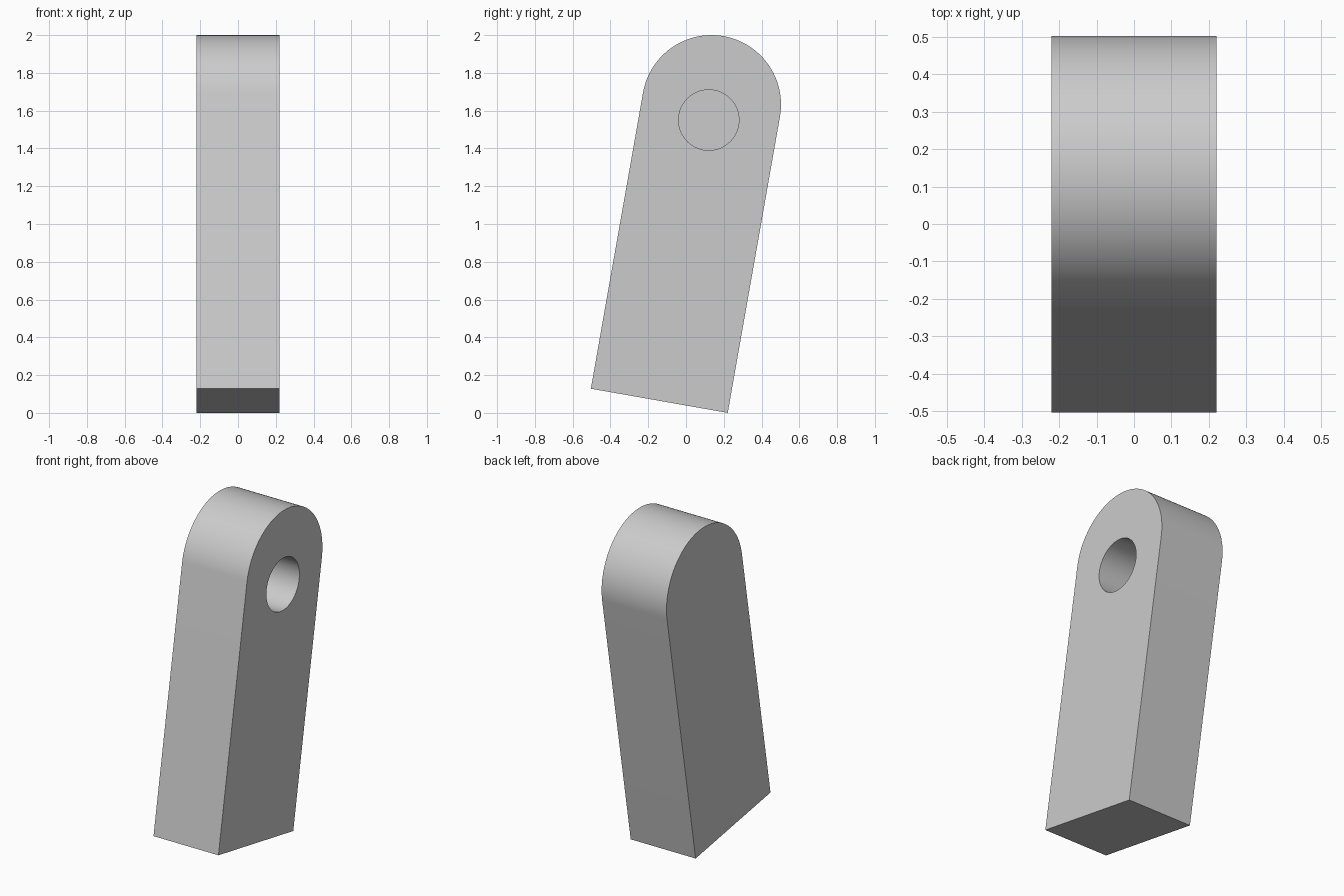
import bpy, bmesh, math
from mathutils import Matrix, Vector

default = bpy.data.objects.get("Cube")
if default:
    bpy.data.objects.remove(default, do_unlink=True)

RADIUS = 0.368          # half width and rounded end
LENGTH = 1.592          # rounded end centre to flat base
HALF_THICK = 0.22
HOLE_RADIUS = 0.16
HOLE_DEPTH = 0.36
HOLE_DROP = 0.083       # hole centre below the rounded end centre
SEGMENTS = 64

grey = bpy.data.materials.new("plain grey")
grey.use_nodes = True
colour = (0.6, 0.6, 0.6, 1)
grey.diffuse_color = colour
grey.node_tree.nodes["Principled BSDF"].inputs["Base Color"].default_value = colour

# The lean of the whole arm, about the centre of its rounded end
lean = Matrix.Translation((0, 0.135, 1.632)) @ Matrix.Rotation(math.radians(-10), 4, "X")


def prism(name, outline, x0, x1):
    """Extrude a (y, z) outline along x and lean it."""
    bm = bmesh.new()
    face = bm.faces.new([bm.verts.new((x0, y, z)) for y, z in outline])
    side = bmesh.ops.extrude_face_region(bm, geom=[face])["geom"]
    verts = [v for v in side if isinstance(v, bmesh.types.BMVert)]
    bmesh.ops.translate(bm, vec=Vector((x1 - x0, 0, 0)), verts=verts)
    bmesh.ops.transform(bm, matrix=lean, verts=bm.verts)
    bmesh.ops.recalc_face_normals(bm, faces=bm.faces)
    mesh = bpy.data.meshes.new(name)
    bm.to_mesh(mesh)
    bm.free()
    mesh.materials.append(grey)
    obj = bpy.data.objects.new(name, mesh)
    bpy.context.collection.objects.link(obj)
    return obj


def arc(radius, turn, count, drop=0):
    return [(radius * math.cos(turn * i / count),
             radius * math.sin(turn * i / count) - drop) for i in range(count + 1)]


# Arm: round top, straight sides, flat base
outline = arc(RADIUS, math.pi, SEGMENTS) + [(-RADIUS, -LENGTH), (RADIUS, -LENGTH)]
arm = prism("arm", outline, -HALF_THICK, HALF_THICK)

# Blind pin hole, open on the left side only
circle = arc(HOLE_RADIUS, math.tau, SEGMENTS, HOLE_DROP)[:-1]
cutter = prism("hole_cutter", circle, HALF_THICK - HOLE_DEPTH, HALF_THICK + 0.1)
cutter.hide_render = True
cut = arm.modifiers.new("pin_hole", "BOOLEAN")
cut.operation = "DIFFERENCE"
cut.solver = "EXACT"
cut.object = cutter

bpy.ops.object.select_all(action="DESELECT")
arm.select_set(True)
bpy.context.view_layer.objects.active = arm
bpy.ops.object.modifier_apply(modifier=cut.name)
bpy.data.objects.remove(cutter, do_unlink=True)
bpy.ops.object.shade_smooth_by_angle(angle=math.radians(30))
